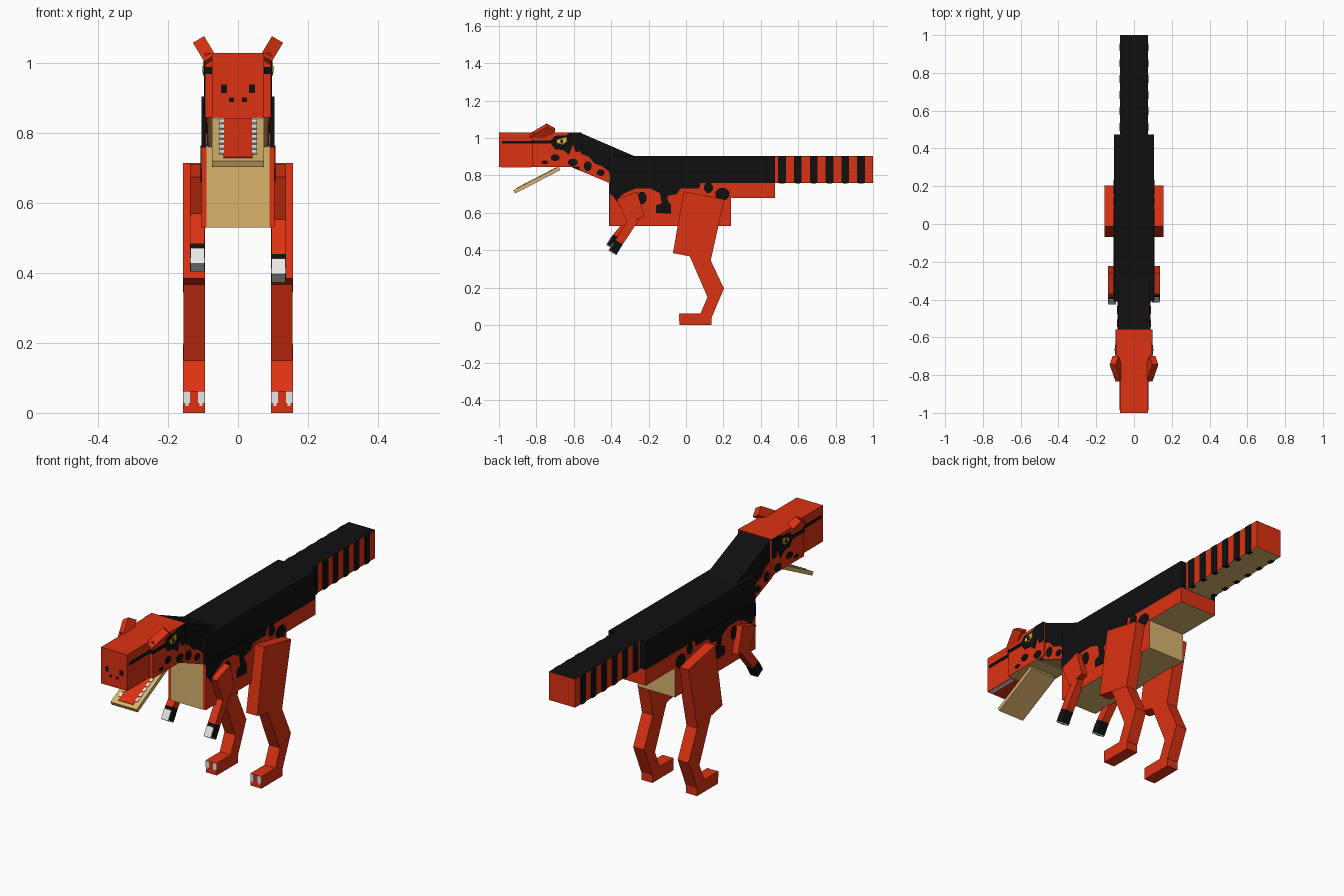
import bpy, bmesh, math
from mathutils import Matrix, Vector


def material(name, r, g, b):
    m = bpy.data.materials.new(name)
    m.diffuse_color = (r, g, b, 1)
    return m


MATS = [material("red_hide", 0.72, 0.032, 0.006), material("black_hide", 0.005, 0.005, 0.005),
        material("tan_belly", 0.70, 0.46, 0.155), material("white_claw", 0.80, 0.80, 0.80),
        material("yellow_eye", 0.75, 0.50, 0.01)]
RED, BLACK, TAN, WHITE, YELLOW = range(5)


def prism(name, profile, x0, x1, rule, matrix=None):
    """Extrude a (y, z) outline from x0 to x1; rule is a colour or f(normal, centre)."""
    bm = bmesh.new()
    a = [bm.verts.new((x0, y, z)) for y, z in profile]
    b = [bm.verts.new((x1, y, z)) for y, z in profile]
    bm.faces.new(a)
    bm.faces.new(b[::-1])
    n = len(a)
    for i in range(n):
        j = (i + 1) % n
        bm.faces.new((a[i], b[i], b[j], a[j]))
    if matrix:
        bm.transform(matrix)
    bmesh.ops.recalc_face_normals(bm, faces=bm.faces)
    bm.normal_update()
    for f in bm.faces:
        f.material_index = rule(f.normal, f.calc_center_median()) if callable(rule) else rule
    mesh = bpy.data.meshes.new(name)
    bm.to_mesh(mesh)
    bm.free()
    for m in MATS:
        mesh.materials.append(m)
    ob = bpy.data.objects.new(name, mesh)
    bpy.context.collection.objects.link(ob)
    return ob


def box(name, x0, x1, y0, y1, z0, z1, rule):
    return prism(name, [(y0, z0), (y1, z0), (y1, z1), (y0, z1)], x0, x1, rule)


def both(name, profile, x0, x1, rule):
    for side, s in (("right", 1), ("left", -1)):
        prism(side + "_" + name, profile, s * x0, s * x1, rule)


def plate(name, profile, x, colour, t=0.003):
    both(name, profile, x - 0.001, x + t, colour)


def rect(y0, y1, z0, z1):
    return [(y0, z0), (y1, z0), (y1, z1), (y0, z1)]


def spot(y, z, ry, rz):
    return [(y + ry * math.cos(k * math.pi / 4 + 0.39), z + rz * math.sin(k * math.pi / 4 + 0.39))
            for k in range(8)]


def belly_rule(n, c):
    if n.z < -0.5 or (n.y > 0.5 and c.z < 0.67):
        return TAN
    return RED


# Body: black back over red flanks, pale belly and chest
box("back", -0.105, 0.105, -0.41, 0.475, 0.76, 0.905, BLACK)
prism("belly", [(-0.41, 0.53), (0.24, 0.53), (0.24, 0.68), (0.475, 0.68), (0.475, 0.76), (-0.41, 0.76)],
      -0.105, 0.105, belly_rule)
box("chest_patch", -0.09, 0.09, -0.413, -0.409, 0.53, 0.80, TAN)
plate("shoulder_marking", [(-0.41, 0.765), (-0.41, 0.70), (-0.39, 0.69), (-0.37, 0.66), (-0.35, 0.69),
                           (-0.32, 0.71), (-0.27, 0.73), (-0.19, 0.73), (-0.15, 0.71), (-0.10, 0.69),
                           (-0.05, 0.70), (-0.03, 0.73), (0.07, 0.73), (0.08, 0.765)], 0.105, BLACK)
plate("flank_spot", [(-0.16, 0.60), (-0.08, 0.595), (-0.08, 0.64), (-0.10, 0.67), (-0.10, 0.70),
                     (-0.14, 0.71), (-0.13, 0.65), (-0.16, 0.64)], 0.105, BLACK)
plate("shoulder_spot", spot(-0.235, 0.68, 0.025, 0.035), 0.105, BLACK)
plate("hip_spot", spot(0.195, 0.70, 0.04, 0.035), 0.105, BLACK)
plate("rump_spot", spot(0.12, 0.735, 0.025, 0.03), 0.105, BLACK)

# Tail with stripes
box("tail", -0.074, 0.074, 0.47, 1.0, 0.76, 0.905,
    lambda n, c: BLACK if n.z > 0.5 else TAN if n.z < -0.5 else RED)
for i in range(6):
    y = 0.493 + i * 0.0845
    plate("tail_stripe", rect(y, y + 0.041, 0.76, 0.905), 0.074, BLACK)
    both("tail_under_spot", rect(y + 0.008, y + 0.033, 0.757, 0.761), 0.056, 0.077, BLACK)

# Neck
prism("neck", [(-0.565, 1.028), (-0.28, 0.905), (-0.28, 0.80), (-0.41, 0.76), (-0.62, 0.848)],
      -0.085, 0.085, lambda n, c: TAN if n.z < -0.5 else BLACK)
plate("neck_patch", [(-0.57, 0.828), (-0.41, 0.762), (-0.41, 0.82), (-0.45, 0.85), (-0.49, 0.865),
                     (-0.52, 0.90), (-0.57, 0.92)], 0.085, RED)
plate("neck_spot", spot(-0.525, 0.85, 0.022, 0.028), 0.085, BLACK, 0.005)
plate("throat_spot", spot(-0.455, 0.815, 0.022, 0.018), 0.085, BLACK, 0.005)

# Head and snout
box("head", -0.094, 0.094, -0.82, -0.558, 0.845, 1.03, lambda n, c: TAN if n.z < -0.5 else RED)
box("snout", -0.074, 0.074, -1.0, -0.81, 0.845, 1.03, RED)
plate("cheek_marking", [(-0.73, 0.98), (-0.70, 1.012), (-0.64, 1.015), (-0.62, 1.03), (-0.558, 1.03),
                        (-0.558, 0.93), (-0.59, 0.925), (-0.605, 0.965), (-0.625, 0.91),
                        (-0.655, 0.935), (-0.70, 0.94)], 0.094, BLACK)
plate("cheek_spot", spot(-0.70, 0.895, 0.025, 0.018), 0.094, BLACK)
plate("jaw_spot", spot(-0.755, 0.87, 0.018, 0.01), 0.094, BLACK)
plate("nape_spot", spot(-0.605, 0.87, 0.028, 0.02), 0.094, BLACK)
plate("eye", [(-0.69, 0.975), (-0.66, 0.965), (-0.64, 0.98), (-0.64, 1.005), (-0.66, 1.0),
              (-0.69, 0.99)], 0.094, YELLOW, 0.006)
plate("pupil", rect(-0.672, -0.658, 0.972, 0.992), 0.094, BLACK, 0.008)
plate("brow_stripe", rect(-0.82, -0.72, 0.97, 0.988), 0.094, BLACK)
plate("snout_stripe", rect(-0.985, -0.82, 0.97, 0.985), 0.074, BLACK)
both("brow_end", rect(-0.823, -0.819, 0.97, 0.99), 0.074, 0.097, BLACK)
both("nostril", rect(-1.0, -0.998, 0.915, 0.94), 0.031, 0.049, BLACK)
for ob in [o for o in bpy.data.objects if "nostril" in o.name]:
    ob.location.y = -0.001
both("lip_mark", rect(-1.001, -0.998, 0.89, 0.902), 0.012, 0.026, BLACK)
both("upper_teeth", rect(-0.99, -0.83, 0.842, 0.846), 0.05, 0.07, WHITE)

# Lower jaw, hanging open, with tongue and teeth along its sloping top
back, front = Vector((-0.68, 0.847)), Vector((-0.923, 0.721))
down = Vector((0.0092, -0.0178))


def jaw_strip(t0, t1, lift):
    p, q = back.lerp(front, t0), back.lerp(front, t1)
    up = -down * lift
    return [tuple(p), tuple(q), tuple(q + up), tuple(p + up)]


prism("lower_jaw", jaw_strip(0, 1, -1), -0.074, 0.074, TAN)
prism("tongue", jaw_strip(0.05, 0.93, 0.15), -0.042, 0.042, RED)
for i in range(7):
    t = 0.08 + i * 0.115
    both("lower_tooth", jaw_strip(t, t + 0.08, 0.2), 0.040, 0.054, WHITE)

# Ears, swept back and splayed outward
for side, s in (("right", 1), ("left", -1)):
    pivot = Matrix.Translation((s * 0.072, 0, 1.0))
    roll = pivot @ Matrix.Rotation(s * math.radians(31), 4, 'Y')
    prism(side + "_ear", [(-0.835, 0.018), (-0.745, 0.08), (-0.70, 0.05), (-0.79, -0.012)],
          -0.0185, 0.0185, RED, roll)

# Arms: the left one is bent slightly higher
for side, s, dy, dz in (("right", 1, 0, 0), ("left", -1, -0.012, 0.03)):
    prism(side + "_upper_arm", [(-0.37, 0.675), (-0.26, 0.712), (-0.222, 0.58), (-0.315, 0.55 + dz / 2)],
          s * 0.097, s * 0.138, RED)
    wrist, palm = (-0.377 + dy, 0.455 + dz), (-0.338 + dy, 0.432 + dz)
    prism(side + "_forearm", [(-0.31, 0.565 + dz / 2), (-0.25, 0.565 + dz / 2), palm, wrist],
          s * 0.0955, s * 0.1365, RED)
    tip, heel = (-0.41 + dy, 0.40 + dz), (-0.371 + dy, 0.377 + dz)
    prism(side + "_hand", [wrist, palm, heel, tip], s * 0.095, s * 0.137, BLACK)
    # claws wrap over the front and the end of the hand
    nail = (-0.386 + dy, 0.44 + dz)
    prism(side + "_claws", [nail, tip, heel, (heel[0] - 0.003, heel[1] - 0.004),
                            (tip[0] - 0.005, tip[1] - 0.002), (nail[0] - 0.004, nail[1] + 0.002)],
          s * 0.096, s * 0.136, WHITE)

# Legs
X0, X1 = 0.095, 0.157
both("thigh", [(-0.012, 0.715), (0.205, 0.672), (0.132, 0.345), (-0.07, 0.385)], X0, X1, RED)
both("calf", [(0.02, 0.368), (0.13, 0.35), (0.203, 0.195), (0.115, 0.15)], X0, X1 - 0.001, RED)
both("shank", [(0.115, 0.15), (0.203, 0.195), (0.137, 0.04), (0.072, 0.05)], X0, X1, RED)
both("foot", rect(-0.035, 0.135, 0.0, 0.062), X0, X1, RED)
for a, b in ((0.096, 0.114), (0.138, 0.156)):
    both("toe_claw", rect(-0.038, -0.034, 0.028, 0.061), a, b, WHITE)
both("toe_claw_tip", rect(-0.038, -0.034, 0.02, 0.03), 0.102, 0.11, WHITE)
both("toe_claw_tip", rect(-0.038, -0.034, 0.02, 0.03), 0.142, 0.15, WHITE)
